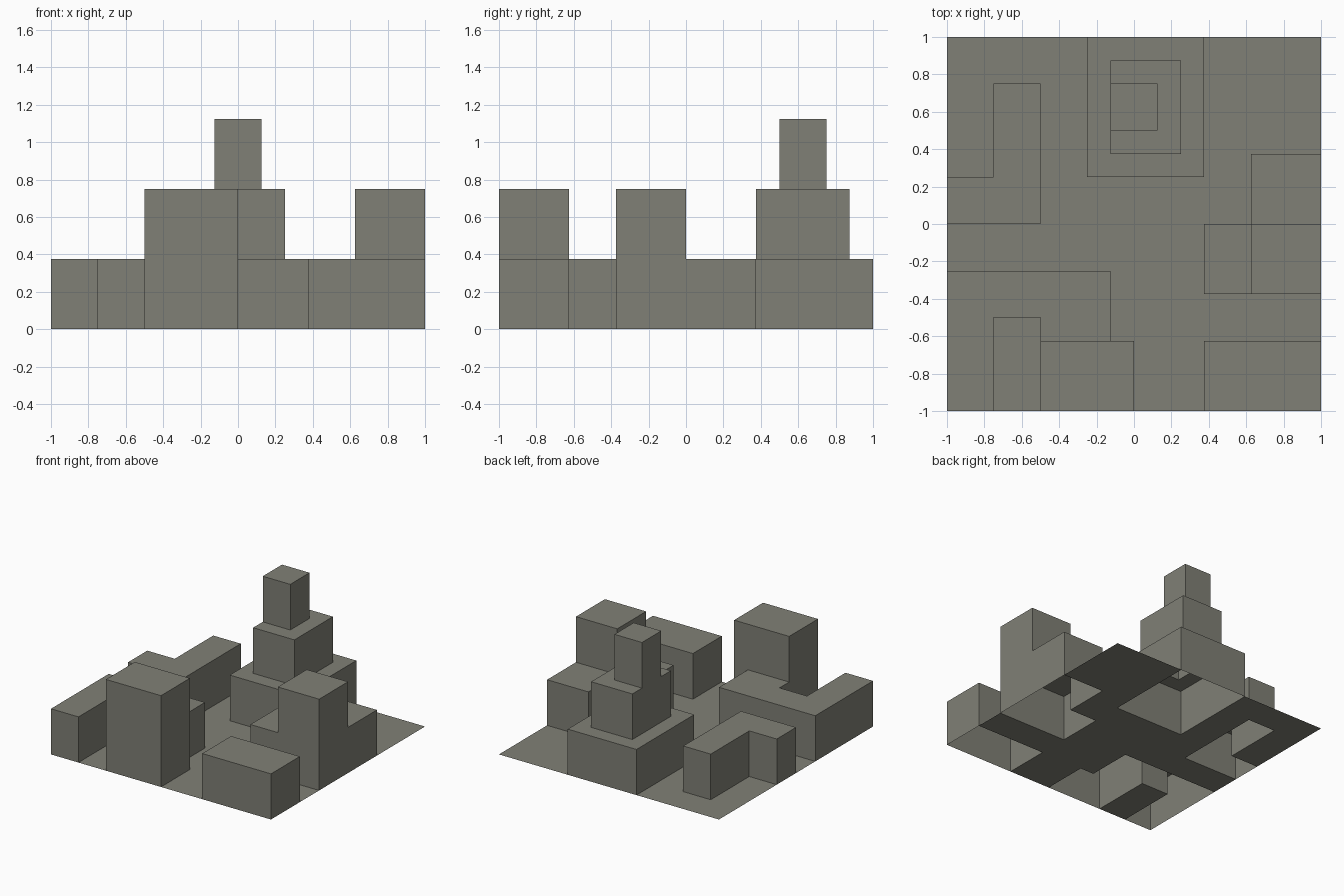
import bpy, bmesh, math

if "Cube" in bpy.data.objects:
    bpy.data.objects.remove(bpy.data.objects["Cube"])

U = 0.125        # plan module
STOREY = 0.375   # height of one level
N = 8            # modules from centre to edge

stone = bpy.data.materials.new("warm_grey_stone")
stone.diffuse_color = (0.216, 0.216, 0.181, 1)
stone.use_nodes = True
stone.node_tree.nodes["Principled BSDF"].inputs["Base Color"].default_value = stone.diffuse_color


def height_map(boxes):
    """Levels per plan cell, from boxes (x0, x1, y0, y1, levels) in modules."""
    cells = {}
    for x0, x1, y0, y1, levels in boxes:
        for x in range(x0, x1):
            for y in range(y0, y1):
                cells[x, y] = max(levels, cells.get((x, y), 0))
    return cells


def skin(name, cells):
    """Open-bottomed shell: a roof on each cell, walls wherever the level drops."""
    bm = bmesh.new()

    def quad(*pts):
        bm.faces.new([bm.verts.new((x * U, y * U, z * STOREY)) for x, y, z in pts])

    for (x, y), h in cells.items():
        quad((x, y, h), (x + 1, y, h), (x + 1, y + 1, h), (x, y + 1, h))
        corners = [(x, y), (x + 1, y), (x + 1, y + 1), (x, y + 1)]
        sides = [(0, -1), (1, 0), (0, 1), (-1, 0)]
        for i, (dx, dy) in enumerate(sides):
            a, b = corners[i], corners[(i + 1) % 4]
            for z in range(cells.get((x + dx, y + dy), 0), h):
                quad((*a, z), (*b, z), (*b, z + 1), (*a, z + 1))
    bmesh.ops.remove_doubles(bm, verts=bm.verts, dist=1e-4)
    bmesh.ops.dissolve_limit(bm, angle_limit=math.radians(1),
                             verts=bm.verts, edges=bm.edges)
    mesh = bpy.data.meshes.new(name)
    bm.to_mesh(mesh)
    bm.free()
    mesh.materials.append(stone)
    bpy.context.collection.objects.link(bpy.data.objects.new(name, mesh))


buildings = {
    # three-step tower at the back
    "stepped_tower": [(-2, 3, 2, 8, 1), (-1, 2, 3, 7, 2), (-1, 1, 4, 6, 3)],
    # low L-shaped block, back left
    "left_l_block": [(-6, -4, 0, 6, 1), (-8, -6, 0, 2, 1)],
    # low wing around a notch with a tall block, front left
    "front_courtyard_block": [(-8, -6, -8, -2, 1), (-6, -1, -4, -2, 1),
                              (-4, -1, -5, -4, 1), (-4, 0, -8, -5, 2)],
    # tall corner with two low wings, right side
    "right_corner_block": [(3, 5, -3, 0, 1), (5, 8, 0, 3, 1), (5, 8, -3, 0, 2)],
    # low box, front right
    "front_right_block": [(3, 8, -8, -5, 1)],
}

# The ground sheet is cut away under every building
ground = {(x, y): 0 for x in range(-N, N) for y in range(-N, N)}
for name, boxes in buildings.items():
    cells = height_map(boxes)
    skin(name, cells)
    for c in cells:
        ground.pop(c)
skin("ground_sheet", ground)
